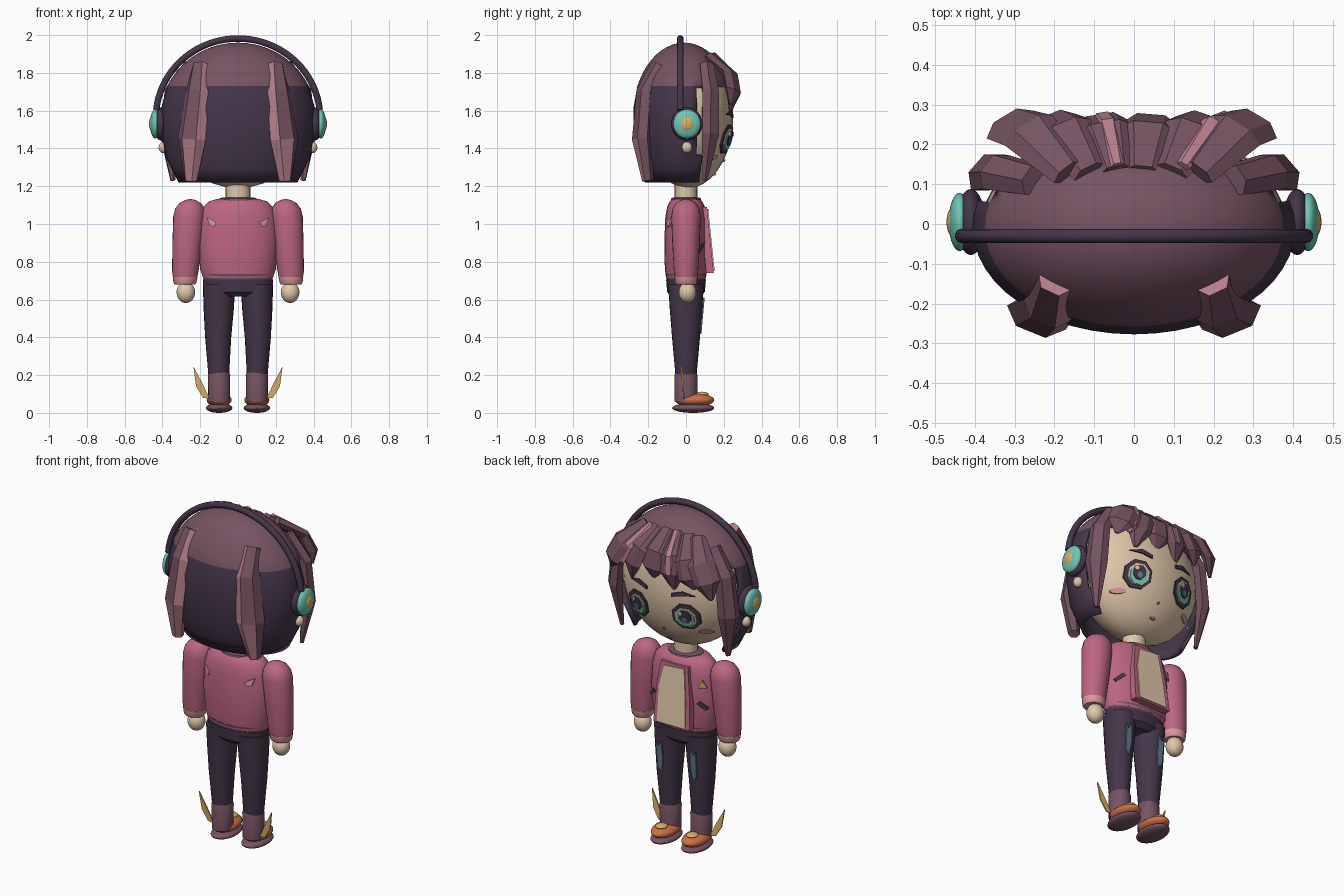
import bpy, bmesh, math
from mathutils import Vector

cube = bpy.data.objects.get("Cube")
if cube:
    bpy.data.objects.remove(cube, do_unlink=True)


def material(name, *rgb):
    m = bpy.data.materials.new(name)
    lin = [((c / 255 + 0.055) / 1.055) ** 2.4 for c in rgb] + [1]
    m.use_nodes = True
    m.diffuse_color = lin
    m.node_tree.nodes["Principled BSDF"].inputs["Base Color"].default_value = lin
    return m


HAIR = material("plum hair", 118, 83, 98)
DARK = material("dark violet", 68, 54, 73)
JACKET = material("rose jacket", 188, 102, 130)
SKIN = material("warm cream", 224, 200, 170)
STRAND = material("dusty pink strand", 182, 127, 140)
TEAL = material("teal", 112, 198, 180)
ORANGE = material("burnt orange", 205, 112, 68)
GOLD = material("gold", 220, 176, 104)
BLUSH = material("pale pink", 222, 154, 158)
PATCH = material("faded blue", 102, 122, 142)


def finish(name, bm, mats, smooth=True):
    bmesh.ops.recalc_face_normals(bm, faces=bm.faces)
    me = bpy.data.meshes.new(name)
    bm.to_mesh(me)
    bm.free()
    for m in mats:
        me.materials.append(m)
    ob = bpy.data.objects.new(name, me)
    bpy.context.collection.objects.link(ob)
    if smooth:
        bpy.ops.object.select_all(action='DESELECT')
        ob.select_set(True)
        bpy.context.view_layer.objects.active = ob
        bpy.ops.object.shade_smooth_by_angle(angle=math.radians(40))
    return ob


def skin_rings(bm, rings, caps=True):
    loops = [[bm.verts.new(p) for p in ring] for ring in rings]
    n = len(loops[0])
    for a, b in zip(loops, loops[1:]):
        for i in range(n):
            bm.faces.new((a[i], a[(i + 1) % n], b[(i + 1) % n], b[i]))
    if caps:
        bm.faces.new(loops[0])
        bm.faces.new(loops[-1])


def loft(name, rows, mat, n=24):
    # rows: centre x, centre y, z, radius x, radius y
    bm = bmesh.new()
    turn = [2 * math.pi * i / n for i in range(n)]
    skin_rings(bm, [[(x + rx * math.cos(t), y + ry * math.sin(t), z) for t in turn]
                    for x, y, z, rx, ry in rows])
    return finish(name, bm, [mat])


def ball(name, loc, rad, mat):
    bm = bmesh.new()
    bmesh.ops.create_uvsphere(bm, u_segments=28, v_segments=18, radius=1)
    for v in bm.verts:
        v.co = Vector(c + r * k for c, r, k in zip(loc, rad, v.co))
    return finish(name, bm, [mat])


def lock(name, path, thick, mat, lit=None):
    # tapered flat-sided hair lock; path rows are x, y, z, half width
    bm = bmesh.new()
    pts = [Vector(p[:3]) for p in path]
    rings = []
    for i, p in enumerate(pts):
        tan = (pts[min(i + 1, len(pts) - 1)] - pts[max(i - 1, 0)]).normalized()
        out = Vector((p.x / .17, p.y / .07, (p.z - 1.57) / .15))
        side = out.cross(tan).normalized()
        out = tan.cross(side)
        w = path[i][3]
        t = thick * min(1, w / .05)
        rings.append([p + side * w * math.cos(k * math.pi / 3)
                      + out * t * math.sin(k * math.pi / 3) for k in range(6)])
    skin_rings(bm, rings)
    if lit:
        for f in bm.faces:
            c = f.calc_center_median()
            mid = min(pts, key=lambda p: abs(p.z - c.z))
            f.material_index = int(abs(c.x) < abs(mid.x) + .02 and c.y < mid.y)
    return finish(name, bm, [mat, lit] if lit else [mat], False)


def plate(name, outline, surface, lift, mat, depth=.008):
    # thin plate that follows a surface y = surface(x, z)
    bm = bmesh.new()
    sign = 1 if lift > 0 else -1
    front = [bm.verts.new((x, surface(x, z) + lift, z)) for x, z in outline]
    back = [bm.verts.new(v.co - Vector((0, sign * depth, 0))) for v in front]
    cx, cz = (sum(c) / len(outline) for c in zip(*outline))
    mid = bm.verts.new((cx, surface(cx, cz) + lift, cz))
    for i in range(len(front)):
        j = (i + 1) % len(front)
        bm.faces.new((mid, front[i], front[j]))
        bm.faces.new((front[i], back[i], back[j], front[j]))
    bm.faces.new(back)
    return finish(name, bm, [mat], False)


def oval(cx, cz, rx, rz, n=10):
    return [(cx + rx * math.cos(2 * math.pi * (i + .5) / n),
             cz + rz * math.sin(2 * math.pi * (i + .5) / n)) for i in range(n)]


def face_y(x, z):
    return .01 + .24 * math.sqrt(max(0, 1 - (x / .375) ** 2 - ((z - 1.57) / .38) ** 2))


def chest_y(x, z):
    return .115 * math.sqrt(max(0, 1 - (x / .215) ** 2))


# Head, and hair shell with a plum crown over a dark back
ball("head", (0, .01, 1.57), (.375, .24, .38), SKIN)
bm = bmesh.new()
profile = [(1.22, .315), (1.29, .35), (1.36, .385), (1.5, .405), (1.62, .405), (1.73, .375)]
profile += [(1.57 + .39 * math.sin(a), .41 * math.cos(a))
            for a in (math.radians(24.2 + 6.5 * k) for k in range(1, 11))]
N = 48
skin_rings(bm, [[(r * math.cos(2 * math.pi * i / N), -.01 + .66 * r * math.sin(2 * math.pi * i / N), z)
                 for i in range(N)] for z, r in profile], False)
bm.verts.ensure_lookup_table()
bm.faces.new(bm.verts[-N:])
gone = []
for f in bm.faces:
    c = f.calc_center_median()
    f.material_index = int(c.z < 1.73)
    if c.z < 1.73 and c.y > .07:
        gone.append(f)
bmesh.ops.delete(bm, geom=gone, context='FACES')
shell = finish("hair_shell", bm, [HAIR, DARK])
thick = shell.modifiers.new("thickness", 'SOLIDIFY')
thick.thickness = .02

# Fringe
def fringe(name, x, w, lift, mat, tip):
    return lock(name, [(x * .55, .13 + lift, 1.885 + lift, w * .6),
                       (x * .88, .235 + lift, 1.79, w),
                       (x * 1.04, .25 + lift, 1.7, w * .95),
                       (x * 1.1, .235 + lift, tip, .012)], .03, mat)


for i, x in enumerate((-.3, -.2, -.08, .04, .17, .29)):
    fringe(f"fringe_lock_{i + 1}", x, .075, 0, HAIR, 1.6 + .035 * (i % 2))
fringe("fringe_strand_right", -.075, .03, .016, STRAND, 1.69)
fringe("fringe_strand_left", .225, .03, .016, STRAND, 1.66)

# Paired parts of head, arms, legs and shoes
for s, tag in ((1, "left"), (-1, "right")):
    lock("back_lock_" + tag, [(s * .195, -.14, 1.84, .05), (s * .215, -.215, 1.7, .065),
                              (s * .245, -.235, 1.45, .08), (s * .25, -.2, 1.23, .035)],
         .045, HAIR, STRAND)
    lock("side_lock_" + tag, [(s * .25, .11, 1.84, .045), (s * .345, .13, 1.7, .055),
                              (s * .37, .13, 1.48, .06), (s * .345, .1, 1.23, .015)], .04, HAIR)
    # Headphone cup and ear lobe
    ball("ear_cushion_" + tag, (s * .41, .005, 1.53), (.036, .083, .087), DARK)
    ball("ear_cup_" + tag, (s * .438, .005, 1.53), (.028, .073, .077), TEAL)
    ball("ear_cup_cap_" + tag, (s * .454, .005, 1.53), (.017, .038, .04), GOLD)
    ball("ear_lobe_" + tag, (s * .395, .005, 1.405), (.025, .027, .03), SKIN)
    # Eye layers, brow and cheek
    e = s * .155
    for part, dx, dz, rx, rz, lift, mat in (
            ("eye_frame_", 0, 0, .08, .083, .012, DARK), ("eye_white_", 0, -.003, .06, .062, .015, SKIN),
            ("iris_", 0, -.008, .05, .055, .018, TEAL), ("pupil_", 0, .004, .036, .042, .021, DARK),
            ("pupil_glow_", 0, -.012, .016, .018, .024, PATCH),
            ("eye_glint_", .022, .025, .012, .014, .025, SKIN)):
        plate(part + tag, oval(e + dx, 1.45 + dz, rx, rz, 8), face_y, lift, mat)
    plate("brow_" + tag, [(s * .08, 1.56), (s * .14, 1.575), (s * .21, 1.58),
                          (s * .14, 1.6), (s * .08, 1.58)], face_y, .008, DARK)
    plate("cheek_" + tag, oval(s * .23, 1.352, .035, .014), face_y, .006, BLUSH)
    # Arm
    loft("sleeve_" + tag, [(s * x, 0, z, r, r * .92) for x, z, r in (
        (.28, .705, .062), (.279, .75, .07), (.268, .9, .079), (.258, 1.04, .085),
        (.255, 1.08, .078), (.253, 1.11, .058), (.252, 1.127, .028), (.252, 1.132, .005))], JACKET)
    loft("cuff_" + tag, [(s * .281, 0, .68, .054, .052), (s * .281, 0, .688, .06, .058),
                         (s * .28, 0, .72, .066, .061)], BLUSH)
    ball("hand_" + tag, (s * .276, .008, .638), (.049, .046, .056), SKIN)
    # Leg with faded patch
    loft("leg_" + tag, [(s * .102, 0, .2, .055, .056), (s * .105, 0, .4, .069, .074),
                        (s * .102, 0, .55, .08, .086), (s * .1, 0, .68, .086, .095)], DARK)
    plate("jean_patch_" + tag,
          [(s * .1, .42), (s * .125, .44), (s * .13, .6), (s * .115, .57), (s * .095, .61), (s * .09, .5)],
          lambda x, z: .072 + .09 * (z - .4), .008, PATCH)
    # Shoe with ankle wing
    loft("boot_cuff_" + tag, [(s * .1, 0, .06, .057, .06), (s * .1, 0, .2, .059, .061),
                              (s * .1, 0, .215, .052, .056)], HAIR)
    ball("shoe_" + tag, (s * .1, .045, .068), (.066, .104, .036), ORANGE)
    ball("sole_" + tag, (s * .1, .038, .026), (.07, .112, .026), HAIR)
    ball("shoe_tongue_" + tag, (s * .1, .085, .1), (.032, .035, .012), GOLD)
    plate("ankle_wing_" + tag, [(s * .15, .075), (s * .19, .16), (s * .236, .245),
                                (s * .222, .14), (s * .185, .08)],
          lambda x, z: -.01 - .08 * (z - .07), .004, GOLD)
    # Jacket slashes, front and back
    plate("front_slash_" + tag, [(s * .135, .885), (s * .15, .9), (s * .19, .86), (s * .18, .845)],
          chest_y, .008, DARK)
    plate("back_slash_" + tag, [(s * .115, 1.01), (s * .165, 1.035), (s * .15, .99), (s * .125, .985)],
          lambda x, z: -chest_y(x, z), -.007, BLUSH)

plate("nose", oval(0, 1.335, .007, .007, 6), face_y, .008, STRAND)
plate("mouth", oval(0, 1.262, .018, .006, 8), face_y, .008, STRAND)

# Headphone band
cu = bpy.data.curves.new("headband", 'CURVE')
cu.dimensions = '3D'
cu.bevel_depth = .018
cu.bevel_resolution = 3
cu.use_fill_caps = True
sp = cu.splines.new('POLY')
sp.points.add(40)
for i, p in enumerate(sp.points):
    a = math.radians(6 + 168 * i / 40)
    p.co = (.435 * math.cos(a), -.03, 1.56 + .422 * math.sin(a), 1)
    cu.materials.clear()
cu.materials.append(DARK)
bpy.context.collection.objects.link(bpy.data.objects.new("headband", cu))

# Torso
loft("neck", [(0, 0, 1.08, .065, .06), (0, 0, 1.23, .065, .06)], SKIN)
loft("jacket", [(0, 0, z, rx, ry) for z, rx, ry in (
    (.715, .185, .105), (.76, .2, .112), (.9, .213, .115), (1.03, .205, .11),
    (1.09, .185, .1), (1.12, .155, .085), (1.132, .11, .07))], JACKET)
loft("jacket_hem", [(0, 0, .695, .178, .1), (0, 0, .735, .191, .109)], HAIR)
loft("collar", [(0, 0, 1.11, .115, .085), (0, 0, 1.135, .1, .078), (0, 0, 1.14, .085, .07)], HAIR)
loft("hips", [(0, 0, .615, .1, .075), (0, 0, .64, .18, .1), (0, 0, .705, .186, .105)], DARK)


def slope(x, z):
    return .112 + .034 * (1.08 - z) / .33


plate("jacket_opening", [(-.125, .74), (.11, .74), (.105, .95), (.085, 1.09), (-.09, 1.09), (-.115, .9)],
      slope, -.0001 + .0002, JACKET, .04)
plate("shirt_front", [(-.1, .75), (.085, .75), (.085, .95), (.06, 1.07), (-.07, 1.08), (-.09, .9)],
      slope, .006, SKIN, .009)
plate("badge", [(-.145, .98), (-.185, .98), (-.165, 1.025)], chest_y, .012, GOLD)
